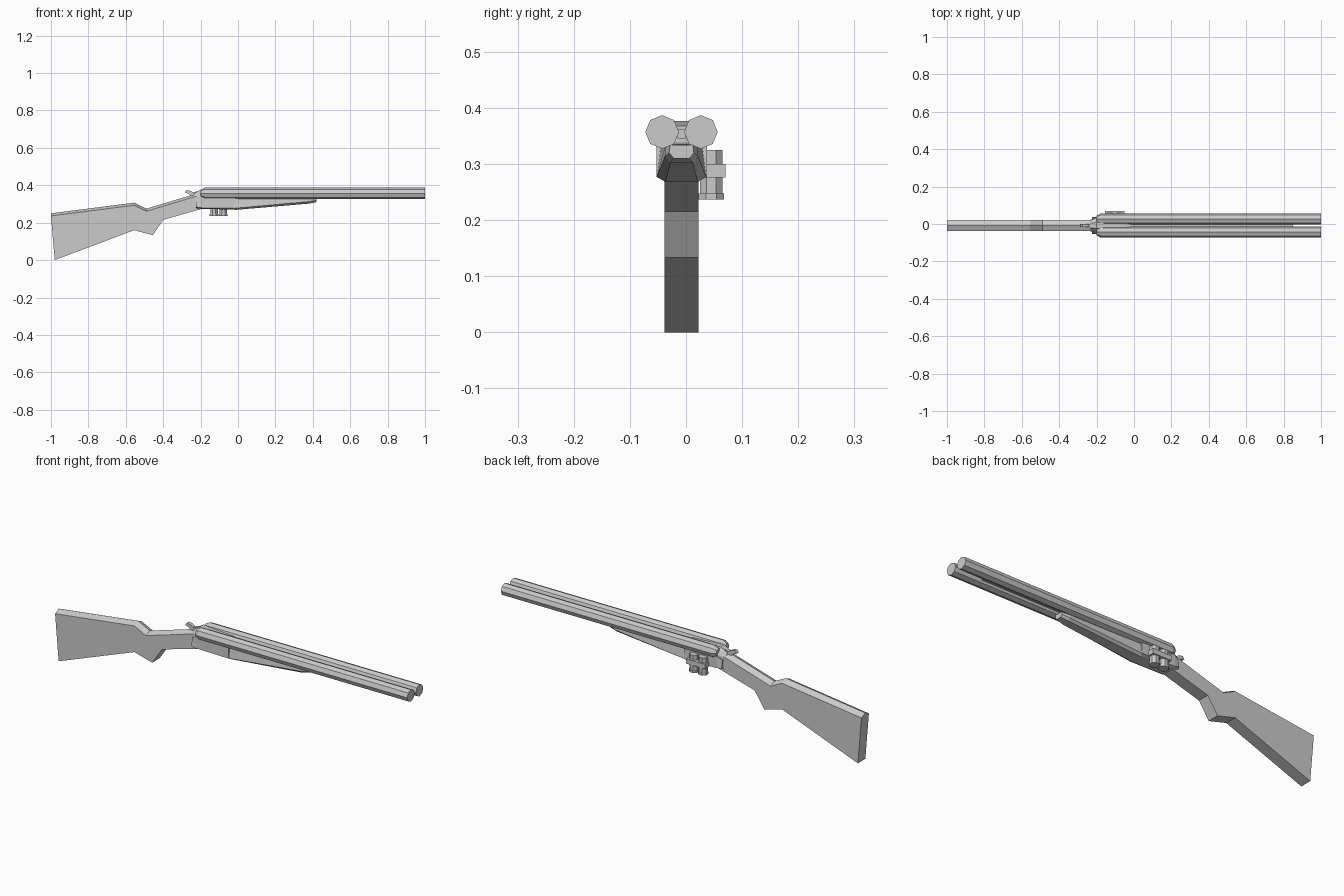
import bpy, bmesh, math

if "Cube" in bpy.data.objects:
    bpy.data.objects.remove(bpy.data.objects["Cube"])

CY = -0.008  # centre line of the gun


def loft(name, rings):
    """Skin a list of equal-length rings of points and cap both ends."""
    bm = bmesh.new()
    vs = [[bm.verts.new(p) for p in r] for r in rings]
    n = len(vs[0])
    for a, b in zip(vs, vs[1:]):
        for i in range(n):
            j = (i + 1) % n
            bm.faces.new((a[i], a[j], b[j], b[i]))
    bm.faces.new(vs[0])
    bm.faces.new(vs[-1])
    bmesh.ops.recalc_face_normals(bm, faces=bm.faces)
    me = bpy.data.meshes.new(name)
    bm.to_mesh(me)
    bm.free()
    ob = bpy.data.objects.new(name, me)
    bpy.context.collection.objects.link(ob)
    return ob


def hexa(x, top_w, mid_w, low_w, top, mid, low):
    """Six-sided cross-section, symmetric about the centre line."""
    half = [(top_w, top), (mid_w, mid), (low_w, low)]
    return [(x, CY + w, z) for w, z in half] + [(x, CY - w, z) for w, z in half[::-1]]


def ring(c, r, axis, n=8, phase=0.0):
    pts = []
    for i in range(n):
        a = phase + 2 * math.pi * i / n
        u, v = r * math.cos(a), r * math.sin(a)
        pts.append((c[0], c[1] + u, c[2] + v) if axis == 'x' else (c[0] + u, c[1] + v, c[2]))
    return pts


def box(name, x0, x1, y0, y1, z0, z1):
    return loft(name, [[(x, y0, z0), (x, y1, z0), (x, y1, z1), (x, y0, z1)] for x in (x0, x1)])


# Stock: stations of (top x, top z, bottom x, bottom z) with a ridged top
stations = [(-1.0, 0.25, -0.98, 0.0), (-0.555, 0.307, -0.555, 0.16),
            (-0.49, 0.275, -0.455, 0.133), (-0.40, 0.302, -0.40, 0.215),
            (-0.20, 0.362, -0.20, 0.272)]
rings = []
for tx, tz, bx, bz in stations:
    w = 0.03
    rings.append([(bx, CY - w, bz), (bx, CY + w, bz), (tx, CY + w, tz - 0.014),
                  (tx, CY, tz), (tx, CY - w, tz - 0.014)])
loft("stock", rings)

# Twin octagonal barrels with a tapered breech end
for side, label in ((-1, "right"), (1, "left")):
    y = CY + side * 0.0345
    loft("barrel_" + label, [ring((x, y, 0.357), r, 'x')
                             for x, r in ((-0.2, 0.018), (-0.178, 0.03), (1.0, 0.03))])

# Rib between the barrels
box("barrel_rib", -0.03, 0.85, CY - 0.007, CY + 0.007, 0.345, 0.362)

# Breech block rising between the barrel ends
loft("breech_block", [hexa(-0.235, 0.012, 0.026, 0.03, 0.355, 0.335, 0.285),
                      hexa(-0.2, 0.016, 0.042, 0.042, 0.377, 0.345, 0.285),
                      hexa(-0.02, 0.016, 0.03, 0.042, 0.368, 0.345, 0.285)])

# Receiver under the barrels
loft("receiver", [hexa(-0.225, 0.038, 0.045, 0.03, 0.325, 0.285, 0.278),
                  hexa(-0.2, 0.045, 0.045, 0.03, 0.338, 0.28, 0.274),
                  hexa(-0.015, 0.045, 0.045, 0.03, 0.338, 0.277, 0.27)])

# Tapered fore-end
loft("fore_end", [hexa(-0.02, 0.036, 0.044, 0.029, 0.338, 0.277, 0.268),
                  hexa(0.38, 0.028, 0.03, 0.02, 0.336, 0.313, 0.302),
                  hexa(0.42, 0.02, 0.022, 0.014, 0.334, 0.32, 0.31)])

# Top lever
lever = [(-0.285, 0.362), (-0.275, 0.375), (-0.258, 0.372), (-0.24, 0.362),
         (-0.2, 0.372), (-0.2, 0.345), (-0.255, 0.345), (-0.265, 0.355)]
loft("top_lever", [[(x, CY + d, z) for x, z in lever] for d in (-0.009, 0.009)])

# Spare shells in a side holder
for i, x in enumerate((-0.128, -0.078)):
    loft("spare_shell_%d" % (i + 1),
         [ring((x, 0.045, z), r, 'z', 8, math.pi / 8)
          for z, r in ((0.237, 0.025), (0.247, 0.025), (0.247, 0.022), (0.325, 0.022))])
box("shell_holder", -0.155, -0.05, 0.03, 0.07, 0.276, 0.30)
